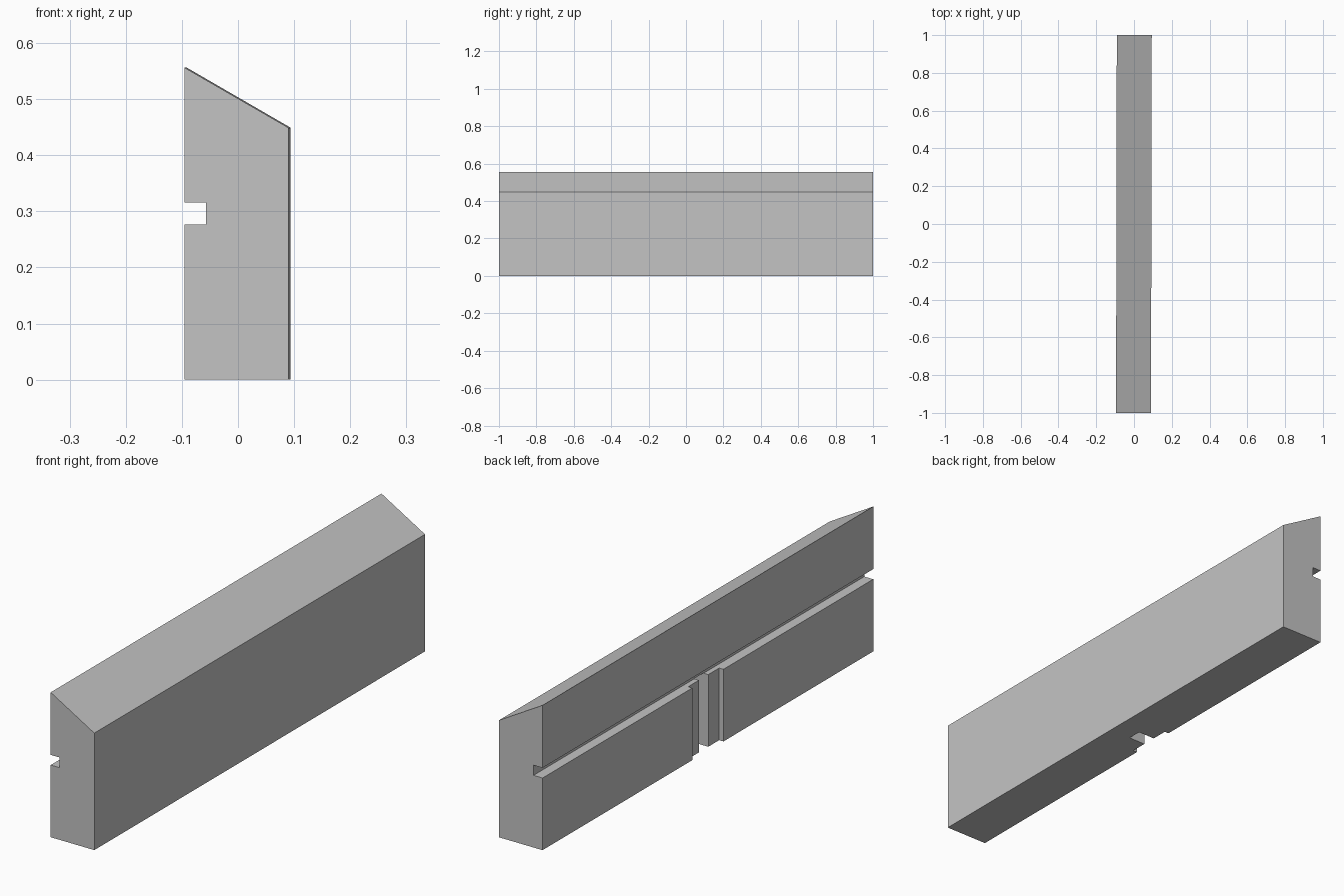
import bpy
import bmesh

if "Cube" in bpy.data.objects:
    bpy.data.objects.remove(bpy.data.objects["Cube"], do_unlink=True)

# Single plain grey
grey = bpy.data.materials.new("plain_grey")
grey.use_nodes = True
colour = (0.55, 0.55, 0.55, 1.0)
grey.diffuse_color = colour
grey.node_tree.nodes["Principled BSDF"].inputs["Base Color"].default_value = colour

SKEW = 0.002      # slight sideways drift per unit of length
LEFT, RIGHT = -0.093, 0.092
GROOVE_BOTTOM, GROOVE_TOP, GROOVE_X = 0.277, 0.316, -0.055


def prism(name, outline, to_point, start, end):
    """Extrude a closed 2D outline between two positions on the third axis."""
    bm = bmesh.new()
    face = bm.faces.new([bm.verts.new(to_point(a, b, start)) for a, b in outline])
    result = bmesh.ops.extrude_face_region(bm, geom=[face])
    for v in result["geom"]:
        if isinstance(v, bmesh.types.BMVert):
            offset = [e - s for e, s in zip(to_point(0, 0, end), to_point(0, 0, start))]
            v.co.x += offset[0]
            v.co.y += offset[1]
            v.co.z += offset[2]
    bmesh.ops.recalc_face_normals(bm, faces=bm.faces)
    mesh = bpy.data.meshes.new(name)
    bm.to_mesh(mesh)
    bm.free()
    obj = bpy.data.objects.new(name, mesh)
    bpy.context.collection.objects.link(obj)
    mesh.materials.append(grey)
    return obj


# Long bar with a sloping top and a groove along its left-hand face
section = [(LEFT, 0), (RIGHT, 0), (RIGHT, 0.449), (LEFT, 0.556),
           (LEFT, GROOVE_TOP), (GROOVE_X, GROOVE_TOP),
           (GROOVE_X, GROOVE_BOTTOM), (LEFT, GROOVE_BOTTOM)]
bar = prism("grooved_bar", section, lambda a, b, t: (a + SKEW * t, t, b), -1, 1)

# Stepped upright slot, open at the bottom and running up to the groove
STEP_X, SLOT_X = LEFT + 0.018, LEFT + 0.091
half = [(LEFT - 0.05, 0.094), (STEP_X, 0.094), (STEP_X, 0.028), (SLOT_X, 0.028)]
plan = half + [(x, -y) for x, y in reversed(half)]
cutter = prism("slot_cutter", plan, lambda a, b, t: (a, b, t), -0.05, GROOVE_BOTTOM + 0.001)
cutter.hide_render = True
cutter.hide_viewport = True
cutter.display_type = 'WIRE'

cut = bar.modifiers.new("upright_slot", 'BOOLEAN')
cut.operation = 'DIFFERENCE'
cut.solver = 'EXACT'
cut.object = cutter
